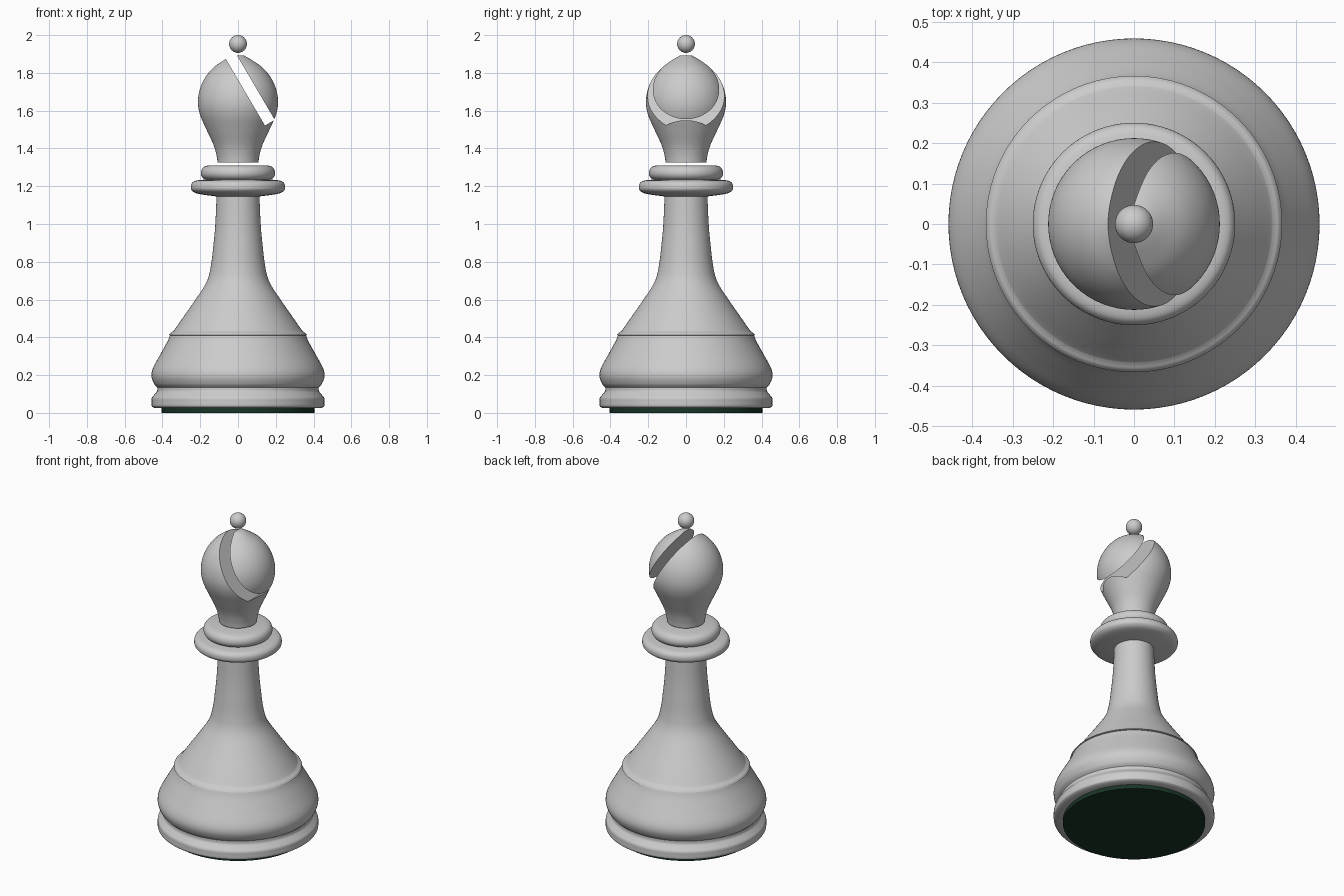
import bpy, math
from mathutils import Vector

if "Cube" in bpy.data.objects:
    bpy.data.objects.remove(bpy.data.objects["Cube"])


def smooth_curve(pts, n=6):
    """Catmull-Rom curve through the points, corners stay at both ends."""
    if len(pts) < 3:
        return [Vector(p) for p in pts]
    p = [Vector(q) for q in pts]
    p = [2 * p[0] - p[1]] + p + [2 * p[-1] - p[-2]]
    out = []
    for i in range(1, len(p) - 2):
        a, b, c, d = p[i - 1:i + 3]
        for k in range(n):
            t = k / n
            out.append(0.5 * (2 * b + (c - a) * t + (2 * a - 5 * b + 4 * c - d) * t ** 2
                              + (3 * b - a - 3 * c + d) * t ** 3))
    return out + [p[-2]]


def shade(ob, angle=35):
    bpy.ops.object.select_all(action='DESELECT')
    ob.select_set(True)
    bpy.context.view_layer.objects.active = ob
    bpy.ops.object.shade_smooth_by_angle(angle=math.radians(angle))


def lathe(name, sections, sides=96):
    """Turn (radius, z) sections, listed bottom to top, into a closed solid."""
    prof = []
    for s in sections:
        for q in smooth_curve(s):
            if not prof or (q - prof[-1]).length > 1e-5:
                prof.append(q)
    verts, faces = [], []
    for r, z in prof:
        for i in range(sides):
            a = 2 * math.pi * i / sides
            verts.append((r * math.cos(a), r * math.sin(a), z))
    for j in range(len(prof) - 1):
        for i in range(sides):
            k = (i + 1) % sides
            faces.append((j * sides + i, j * sides + k, (j + 1) * sides + k, (j + 1) * sides + i))
    last = (len(prof) - 1) * sides
    faces.append(tuple(reversed(range(sides))))
    faces.append(tuple(range(last, last + sides)))
    me = bpy.data.meshes.new(name)
    me.from_pydata(verts, [], faces)
    ob = bpy.data.objects.new(name, me)
    bpy.context.collection.objects.link(ob)
    shade(ob)
    return ob


# Felt pad under the base
felt = lathe("felt_pad", [[(0.405, 0), (0.405, 0.026)]])
green = bpy.data.materials.new("green_felt")
green.diffuse_color = (0.01, 0.035, 0.02, 1)
green.use_nodes = True
green.node_tree.nodes["Principled BSDF"].inputs["Base Color"].default_value = green.diffuse_color
felt.data.materials.append(green)

# Foot, bulging base and flared stem
lathe("body", [
    [(0.40, 0.025), (0.445, 0.027)],
    [(0.445, 0.027), (0.457, 0.036), (0.458, 0.06), (0.456, 0.08), (0.442, 0.098),
     (0.429, 0.115), (0.427, 0.135)],
    [(0.427, 0.135), (0.445, 0.155), (0.458, 0.195), (0.449, 0.24), (0.411, 0.31),
     (0.375, 0.375), (0.36, 0.41)],
    [(0.36, 0.41), (0.366, 0.412)],
    [(0.366, 0.412), (0.358, 0.422), (0.346, 0.43), (0.335, 0.442), (0.295, 0.50),
     (0.225, 0.60), (0.168, 0.69), (0.145, 0.77), (0.131, 0.88), (0.12, 1.0), (0.113, 1.16)],
])

# Two stacked collar rings
lathe("lower_collar", [
    [(0.113, 1.146), (0.17, 1.153), (0.222, 1.163), (0.245, 1.178), (0.25, 1.195),
     (0.245, 1.215), (0.225, 1.229), (0.17, 1.236)],
])
lathe("upper_collar", [
    [(0.165, 1.233), (0.185, 1.243), (0.196, 1.262), (0.194, 1.285), (0.18, 1.303), (0.155, 1.311)],
])

# Teardrop head
head = lathe("head", [
    [(0.108, 1.325), (0.114, 1.365), (0.13, 1.42), (0.167, 1.50), (0.20, 1.575), (0.212, 1.64),
     (0.203, 1.71), (0.174, 1.775), (0.13, 1.828), (0.075, 1.867), (0.032, 1.892)],
])

# Slanted slot cut through the head
ang = math.radians(-30.4)
up = Vector((math.sin(ang), 0, math.cos(ang)))
bpy.ops.mesh.primitive_cube_add(size=1, location=Vector((0.1685, 0, 1.5365)) + up * 0.3,
                                rotation=(0, ang, 0))
cutter = bpy.context.object
cutter.name = "slot_cutter"
cutter.scale = (0.06, 1, 0.6)
cutter.hide_render = True
mod = head.modifiers.new("slot", 'BOOLEAN')
mod.operation = 'DIFFERENCE'
mod.solver = 'EXACT'
mod.object = cutter
bpy.ops.object.select_all(action='DESELECT')
bpy.context.view_layer.objects.active = head
head.select_set(True)
bpy.ops.object.modifier_apply(modifier=mod.name)
bpy.data.objects.remove(cutter)
shade(head)

# Ball on top
bpy.ops.mesh.primitive_uv_sphere_add(segments=48, ring_count=24, radius=0.047, location=(0, 0, 1.953))
ball = bpy.context.object
ball.name = "top_ball"
shade(ball)
